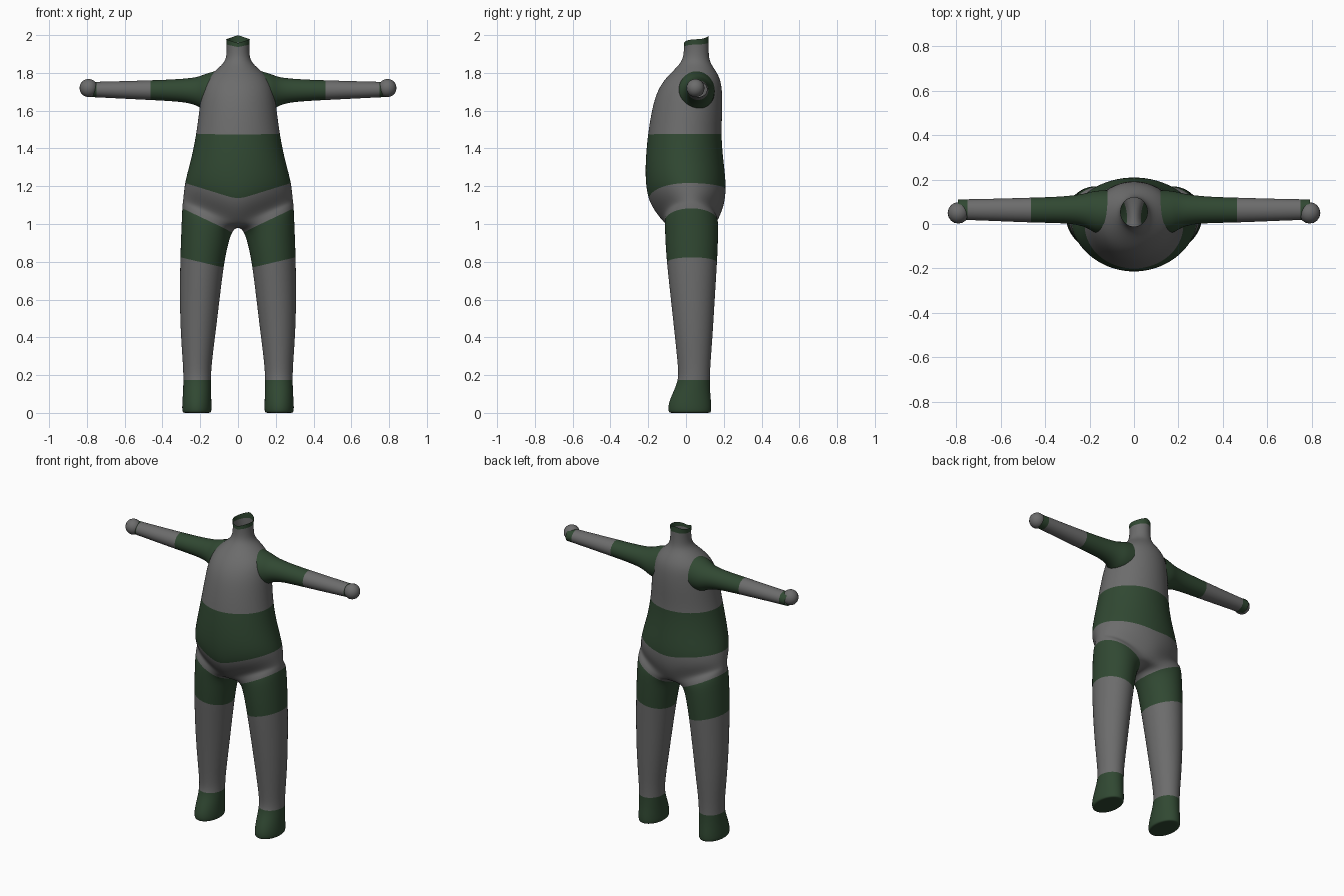
import bpy, bmesh
from math import sin, cos, pi, radians

cube = bpy.data.objects.get("Cube")
if cube:
    bpy.data.objects.remove(cube)


def material(name, rgb):
    m = bpy.data.materials.new(name)
    m.diffuse_color = (*rgb, 1)
    m.use_nodes = True
    m.node_tree.nodes["Principled BSDF"].inputs["Base Color"].default_value = (*rgb, 1)
    return m


MATS = [material("grey cloth", (0.15, 0.15, 0.15)),
        material("dark green cloth", (0.03, 0.065, 0.032))]
GREY, GREEN = 0, 1


def bridge(bm, a, b, mat, closed):
    """Join two rings of vertices with quads of one colour."""
    n = len(a)
    for i in range(n if closed else n - 1):
        j = (i + 1) % n
        f = bm.faces.new((a[i], b[i], b[j], a[j]))
        f.material_index = mat
        f.smooth = True


def finish(bm, name, levels):
    """Turn the left half into a mirrored, smoothed object."""
    me = bpy.data.meshes.new(name)
    bm.to_mesh(me)
    bm.free()
    ob = bpy.data.objects.new(name, me)
    bpy.context.collection.objects.link(ob)
    for m in MATS:
        me.materials.append(m)
    mirror = ob.modifiers.new("mirror", 'MIRROR')
    mirror.use_clip = True
    mirror.merge_threshold = 0.0005
    if levels:
        sub = ob.modifiers.new("smooth", 'SUBSURF')
        sub.levels = sub.render_levels = levels
    return ob


# Torso half rings, top down:
# side z, front z, back z, half width, front y, back y, colour of band below
TORSO = [
    (1.978, 1.957, 2.00, .063, -.012, .120, GREEN),
    (1.958, 1.943, 1.97, .061, -.012, .120, GREY),
    (1.89, 1.89, 1.89, .060, -.012, .120, GREY),
    (1.85, 1.85, 1.85, .075, -.030, .130, GREY),
    (1.81, 1.81, 1.81, .125, -.070, .160, GREY),
    (1.76, 1.76, 1.76, .175, -.120, .186, GREY),
    (1.69, 1.69, 1.69, .195, -.160, .194, GREY),
    (1.60, 1.60, 1.60, .207, -.183, .194, GREY),
    (1.475, 1.475, 1.475, .223, -.204, .188, GREEN),
    (1.36, 1.34, 1.36, .246, -.216, .197, GREEN),
    (1.28, 1.22, 1.27, .268, -.217, .208, GREEN),
    (1.215, 1.125, 1.185, .284, -.203, .214, GREY),
    (1.165, 1.06, 1.09, .290, -.168, .205, GREY),
    (1.12, 1.00, 1.00, .294, -.120, .165, GREY),
]
# Leg rings, top down: z, tilt, inner x, outer x, front y, back y, colour below
LEG = [
    (1.035, .070, .030, .297, -.116, .174, GREEN),
    (.92, .045, .055, .302, -.112, .172, GREEN),
    (.815, .030, .073, .307, -.106, .168, GREY),
    (.60, 0, .096, .311, -.082, .154, GREY),
    (.40, 0, .120, .304, -.060, .142, GREY),
    (.25, 0, .140, .292, -.044, .130, GREY),
    (.172, 0, .142, .290, -.040, .127, GREEN),
    (.10, 0, .141, .293, -.075, .130, GREEN),
    (.045, 0, .139, .297, -.096, .136, GREEN),
    (.008, 0, .139, .297, -.096, .136, GREEN),
    (0, 0, .146, .290, -.088, .130, GREEN),
    (0, 0, .17, .265, -.06, .10, GREEN),
]

bm = bmesh.new()
HALF = 12      # steps from front centre round to back centre
SEAM = 6       # steps along the crotch seam
prev = band = None
for zs, zf, zb, rx, y0, y1, mat in TORSO:
    ring = []
    for i in range(HALF + 1):
        a = -pi / 2 + pi * i / HALF
        c = cos(a) if 0 < i < HALF else 0
        end = zf if a < 0 else zb
        ring.append(bm.verts.new((rx * c, (y0 + y1) / 2 + (y1 - y0) / 2 * sin(a),
                                  zs * c + end * (1 - c))))
    if prev:
        bridge(bm, prev, ring, band, False)
    prev, band = ring, mat

# Crotch seam closes the hip into a leg opening
back, front = prev[-1].co.copy(), prev[0].co.copy()
for i in range(1, SEAM):
    p = back.lerp(front, i / SEAM)
    prev.append(bm.verts.new((0, p.y, p.z - .015 * sin(pi * i / SEAM))))

step = 2 * pi / len(prev)
for z, tilt, x0, x1, y0, y1, mat in LEG:
    ring = []
    for i in range(len(prev)):
        a = step * (i - HALF / 2)
        ring.append(bm.verts.new(((x0 + x1) / 2 + (x1 - x0) / 2 * cos(a),
                                  (y0 + y1) / 2 + (y1 - y0) / 2 * sin(a),
                                  z + tilt * cos(a))))
    bridge(bm, prev, ring, band, True)
    prev, band = ring, mat
sole = bm.faces.new(prev[::-1])
sole.material_index = GREEN
sole.smooth = True
bm.normal_update()
finish(bm, "body_suit", 2)

# Sleeve rings, shoulder outwards: x, front y, back y, low z, high z, colour beyond
ARM = [
    (.12, -.050, .155, 1.595, 1.812, GREEN),
    (.175, -.045, .152, 1.600, 1.797, GREEN),
    (.205, -.022, .143, 1.618, 1.782, GREEN),
    (.25, -.004, .133, 1.638, 1.774, GREEN),
    (.33, .003, .124, 1.648, 1.767, GREEN),
    (.457, .005, .120, 1.655, 1.762, GREY),
    (.62, .012, .115, 1.663, 1.757, GREY),
    (.772, .018, .112, 1.671, 1.753, GREEN),
    (.793, .018, .112, 1.671, 1.753, GREEN),
]
bm = bmesh.new()
prev = None
SIDES = 16
for x, y0, y1, z0, z1, mat in ARM:
    ring = []
    for i in range(SIDES):
        a = 2 * pi * i / SIDES
        ring.append(bm.verts.new((x, (y0 + y1) / 2 - (y1 - y0) / 2 * cos(a),
                                  (z0 + z1) / 2 + (z1 - z0) / 2 * sin(a))))
    if prev:
        bridge(bm, prev, ring, band, True)
    prev, band = ring, mat
bm.normal_update()
finish(bm, "sleeves", 2)

# Ball hands
bm = bmesh.new()
bmesh.ops.create_uvsphere(bm, u_segments=16, v_segments=10, radius=.048)
bmesh.ops.translate(bm, vec=(.791, .05, 1.72), verts=bm.verts)
for f in bm.faces:
    f.smooth = True
    f.material_index = GREY
finish(bm, "hands", 0)
